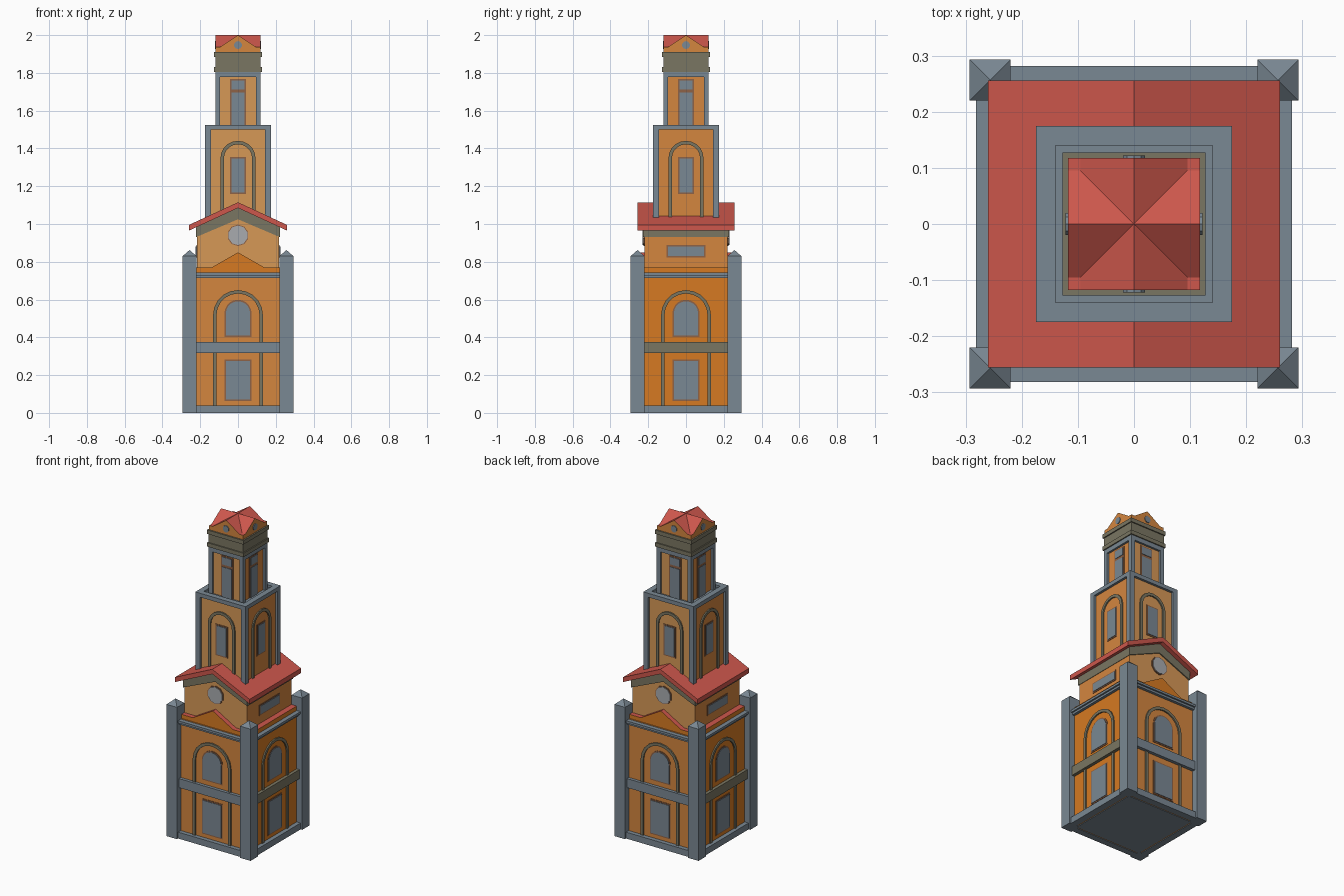
import bpy, bmesh, math
from mathutils import Vector, Matrix

if "Cube" in bpy.data.objects:
    bpy.data.objects.remove(bpy.data.objects["Cube"])


def srgb(r, g, b):
    f = lambda c: c / 12.92 if c <= 0.04045 else ((c + 0.055) / 1.055) ** 2.4
    return (f(r / 255), f(g / 255), f(b / 255), 1)


COLORS = {
    "slate_grey": (122, 136, 147), "deep_orange": (214, 122, 34),
    "mid_orange": (212, 134, 63), "light_orange": (214, 152, 86),
    "olive_stone": (122, 118, 98), "roof_red": (205, 87, 76),
    "pale_glass": (168, 171, 175), "frame_brown": (142, 98, 70),
}
GREY, DEEP, MID, LIGHT, OLIVE, RED, PALE, BROWN = range(8)
MATS = []
for n, c in COLORS.items():
    m = bpy.data.materials.new(n)
    m.diffuse_color = srgb(*c)
    m.use_nodes = True
    m.node_tree.nodes["Principled BSDF"].inputs["Base Color"].default_value = m.diffuse_color
    MATS.append(m)


def finish(name, bm):
    bmesh.ops.recalc_face_normals(bm, faces=bm.faces)
    me = bpy.data.meshes.new(name)
    bm.to_mesh(me)
    bm.free()
    for m in MATS:
        me.materials.append(m)
    ob = bpy.data.objects.new(name, me)
    bpy.context.collection.objects.link(ob)
    return ob


def prism(bm, pts, d0, d1, k=0, mat=GREY, top=None):
    """Extrude a (u, z) outline from distance d0 to d1 out of side k (0 = front)."""
    rot = Matrix.Rotation(k * math.pi / 2, 3, 'Z')
    a, b = ([bm.verts.new(rot @ Vector((u, -d, z))) for u, z in pts] for d in (d0, d1))
    n = len(pts)
    faces = [bm.faces.new(a), bm.faces.new(b[::-1])]
    faces += [bm.faces.new((a[i], b[i], b[(i + 1) % n], a[(i + 1) % n])) for i in range(n)]
    bmesh.ops.recalc_face_normals(bm, faces=faces)
    for f in faces:
        f.normal_update()
        f.material_index = top if top is not None and f.normal.z > 0.3 else mat


def rect(u, z0, z1, u0=None):
    u0 = -u if u0 is None else u0
    return [(u0, z0), (u, z0), (u, z1), (u0, z1)]


def arch(r, z0, zs, n=10):
    return [(-r, z0)] + [(-r * math.cos(math.pi * i / n), zs + r * math.sin(math.pi * i / n))
                         for i in range(n + 1)] + [(r, z0)]


def arch_band(r, w, z0, zs):
    return arch(r, z0, zs) + arch(r - w, z0, zs)[::-1]


def sided(name, outline, d0, d1, mats, sides=(0, 1, 2, 3)):
    """One part repeated on the chosen sides; mats = (front/back, left/right)."""
    bm = bmesh.new()
    for k in sides:
        prism(bm, outline, d0, d1, k, mats[k % 2])
    return finish(name, bm)


def block(name, h, z0, z1, front, side=None):
    """Square block, coloured by face direction."""
    bm = bmesh.new()
    prism(bm, rect(h, z0, z1), -h, h, 0, front)
    for f in bm.faces:
        f.normal_update()
        if abs(f.normal.x) > 0.5 and side is not None:
            f.material_index = side
    return finish(name, bm)


def posts(name, lo, hi, z0, z1, cap=0):
    bm = bmesh.new()
    for k in range(4):
        prism(bm, rect(hi, z0, z1, lo), lo, hi, k)
        if cap:
            c = (lo + hi) / 2
            rot = Matrix.Rotation(k * math.pi / 2, 3, 'Z')
            base = [bm.verts.new(rot @ Vector((x, y, z1)))
                    for x, y in ((lo, -hi), (hi, -hi), (hi, -lo), (lo, -lo))]
            tip = bm.verts.new(rot @ Vector((c, -c, z1 + cap)))
            for i in range(4):
                bm.faces.new((base[i], base[(i + 1) % 4], tip))
    return finish(name, bm)


def window(name, outline_fn, d, sides=(0, 1, 2, 3)):
    sided(name + "_frame", outline_fn(0.0), d - 0.01, d + 0.003, (BROWN, BROWN), sides)
    sided(name + "_pane", outline_fn(0.008), d - 0.01, d + 0.006, (GREY, GREY), sides)


# Lower storeys: wall block, floor, corner pillars, bands
W = 0.255
block("lower_wall", W, 0.004, 0.745, MID, DEEP)
block("floor_plate", 0.23, 0.0, 0.02, GREY)
posts("corner_pillar", 0.22, 0.293, 0, 0.83, 0.032)
sided("base_rail", rect(0.225, 0, 0.04), 0.24, 0.282, (GREY, GREY))
sided("middle_band", rect(0.225, 0.318, 0.375), 0.24, 0.275, (GREY, OLIVE))
sided("upper_band", rect(0.225, 0.715, 0.728), 0.24, 0.272, (GREY, GREY))
sided("upper_band_lip", rect(0.225, 0.728, 0.742), 0.24, 0.282, (GREY, GREY))
sided("lower_arch", arch_band(0.132, 0.018, 0.04, 0.518), W - 0.01, W + 0.008, (OLIVE, OLIVE))
window("ground_window", lambda i: rect(0.072 - i, 0.063 + i, 0.283 - i), W)
window("arched_window", lambda i: arch(0.072 - i, 0.403 + i, 0.527), W)

# Small skirt roof with front and back gablets
bm = bmesh.new()
prism(bm, [(-W, 0.742), (W, 0.742), (W, 0.77), (0.14, 0.77), (0, 0.85), (-0.14, 0.77), (-W, 0.77)],
      -0.25, 0.25, 0, DEEP, RED)
finish("skirt_roof", bm)

# Middle house: gabled body, olive cornice under the roof, red gable roof
bm = bmesh.new()
prism(bm, [(-0.218, 0.76), (0.218, 0.76), (0.218, 0.975), (0, 1.075), (-0.218, 0.975)], -0.22, 0.22, 0, LIGHT)
for f in bm.faces:
    f.normal_update()
    if abs(f.normal.x) > 0.9:
        f.material_index = MID
finish("gabled_body", bm)
bm = bmesh.new()
prism(bm, [(-0.223, 0.93), (0, 1.025), (0.223, 0.93), (0.223, 0.984), (0, 1.087), (-0.223, 0.984)],
      -0.227, 0.227, 0, OLIVE)
finish("gable_cornice", bm)
bm = bmesh.new()
prism(bm, [(-0.26, 0.965), (0, 1.085), (0.26, 0.965), (0.26, 0.995), (0, 1.115), (-0.26, 0.995)],
      -0.256, 0.256, 0, RED)
finish("gable_roof", bm)


def disc(r, z, n):
    return [(r * math.cos(2 * math.pi * (i + 0.5) / n), z + r * math.sin(2 * math.pi * (i + 0.5) / n))
            for i in range(n)]


sided("round_window_rim", disc(0.057, 0.94, 10), 0.21, 0.225, (BROWN, BROWN), (0, 2))
sided("round_window_pane", disc(0.052, 0.94, 10), 0.21, 0.229, (PALE, PALE), (0, 2))
window("side_window", lambda i: rect(0.102 - i, 0.822 + i, 0.888 - i), 0.218, (1, 3))

# Belfry: walls, corner posts, top ring, arches and windows
B = 0.16
block("belfry_wall", B, 0.98, 1.505, LIGHT, MID)
block("belfry_deck", 0.15, 1.49, 1.51, GREY)
posts("belfry_post", 0.143, 0.175, 1.035, 1.5)
bm = bmesh.new()
for k in range(4):
    prism(bm, rect(0.175, 1.5, 1.525, -0.14), 0.14, 0.175, k)
finish("belfry_ring", bm)
sided("belfry_arch", arch_band(0.093, 0.018, 1.0, 1.347), B - 0.01, B + 0.008, (OLIVE, OLIVE))
window("belfry_window", lambda i: rect(0.042 - i, 1.158 + i, 1.355 - i), B)

# Lantern: walls, posts, windows, cornice
L = 0.107
block("lantern_wall", L, 1.5, 1.79, LIGHT, MID)
posts("lantern_post", 0.095, 0.12, 1.505, 1.785)
block("lantern_lintel", 0.12, 1.777, 1.808, GREY)
window("lantern_window", lambda i: rect(0.042 - i, 1.51, 1.705 - i), L)
window("lantern_upper_window", lambda i: rect(0.042 - i, 1.705 + i, 1.768 - i), L)
block("cornice_lower_bead", 0.127, 1.805, 1.83, OLIVE)
block("cornice_frieze", 0.12, 1.83, 1.885, OLIVE)
block("cornice_upper_bead", 0.127, 1.885, 1.91, OLIVE)

# Crossed gable roof: height is the higher of the two gables
E = 0.095
T = [-0.118, -E, 0, E, 0.118]
height = lambda t: 2 - 0.063 * min(abs(t), E) / E
bm = bmesh.new()
g = [[bm.verts.new((x, y, max(height(x), height(y)))) for y in T] for x in T]
for i in range(4):
    for j in range(4):
        q = [g[i][j], g[i + 1][j], g[i + 1][j + 1], g[i][j + 1]]
        if (i < 2) != (j < 2):
            q = q[1:] + q[:1]
        for f in ((q[0], q[1], q[2]), (q[0], q[2], q[3])):
            bm.faces.new(f).material_index = RED
rim = [e for e in bm.edges if e.is_boundary]
res = bmesh.ops.extrude_edge_only(bm, edges=rim)["geom"]
for v in res:
    if isinstance(v, bmesh.types.BMVert):
        v.co.z = 1.905
for f in res:
    if isinstance(f, bmesh.types.BMFace):
        f.material_index = MID
finish("crossed_gable_roof", bm)
sided("gable_disc", disc(0.021, 1.947, 10), 0.11, 0.122, (GREY, GREY))
